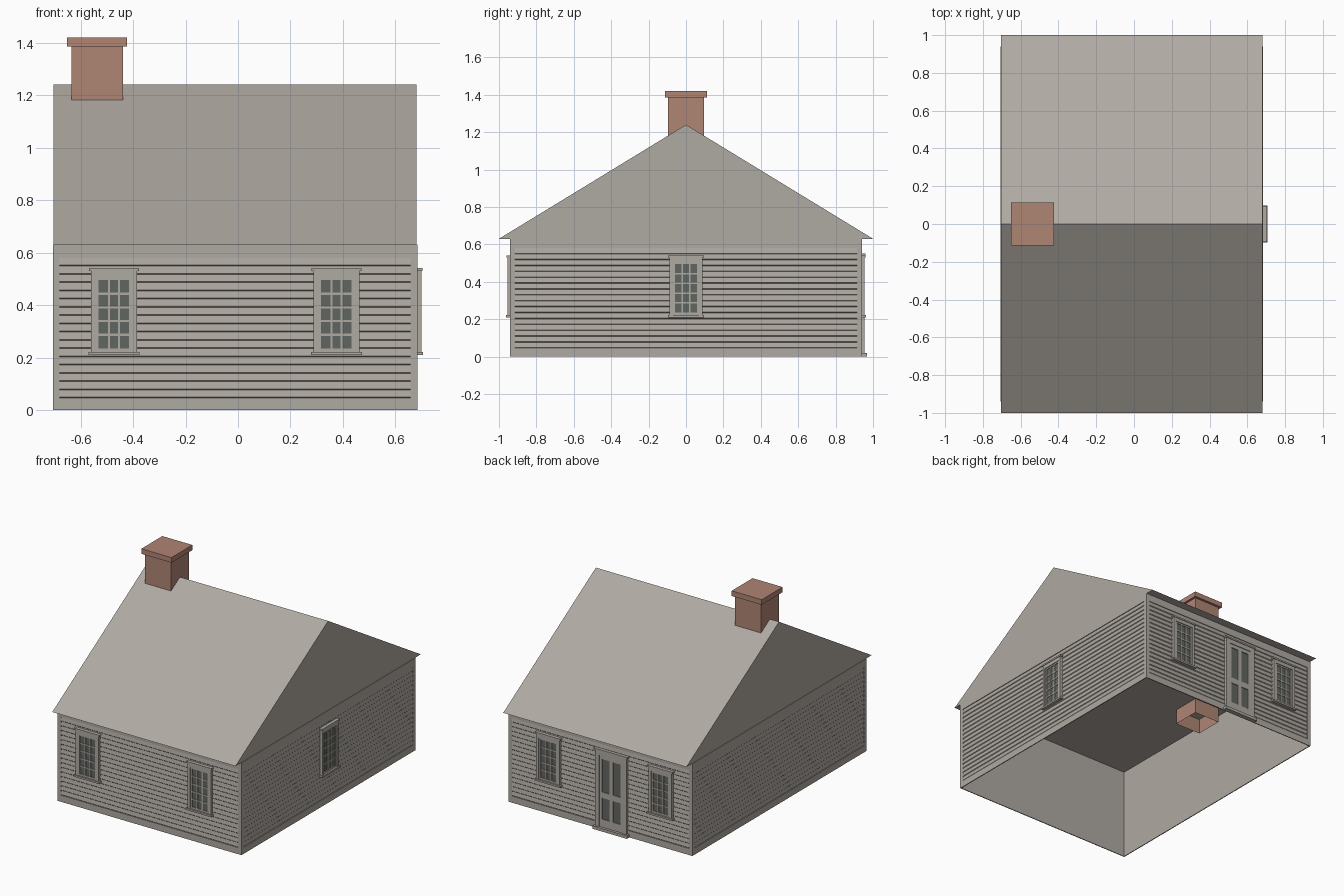
import bpy, bmesh, math
from mathutils import Matrix, Vector

cube = bpy.data.objects.get("Cube")
if cube:
    bpy.data.objects.remove(cube, do_unlink=True)


def material(name, rgb):
    m = bpy.data.materials.new(name)
    m.use_nodes = True
    m.diffuse_color = (*rgb, 1)
    bsdf = m.node_tree.nodes["Principled BSDF"]
    bsdf.inputs["Base Color"].default_value = (*rgb, 1)
    bsdf.inputs["Roughness"].default_value = 0.8
    return m


GREY = material("weathered grey", (0.43, 0.40, 0.36))
BRICK = material("brick red", (0.43, 0.235, 0.175))
GLASS = material("dark glass", (0.12, 0.133, 0.12))


def finish(name, bm, mat, matrix=None):
    me = bpy.data.meshes.new(name)
    bm.to_mesh(me)
    bm.free()
    me.materials.append(mat)
    ob = bpy.data.objects.new(name, me)
    bpy.context.collection.objects.link(ob)
    if matrix:
        ob.matrix_world = matrix
    return ob


def add_box(bm, x0, x1, y0, y1, z0, z1):
    size = Matrix.Diagonal((x1 - x0, y1 - y0, z1 - z0, 1))
    mid = Matrix.Translation(((x0 + x1) / 2, (y0 + y1) / 2, (z0 + z1) / 2))
    return bmesh.ops.create_cube(bm, size=1, matrix=mid @ size)["verts"]


def boxes(name, mat, matrix, items):
    """items: (u0, u1, inner depth, outer depth, z0, z1); depth points out of the wall"""
    bm = bmesh.new()
    for u0, u1, d0, d1, z0, z1 in items:
        add_box(bm, u0, u1, -d1, -d0, z0, z1)
    return finish(name, bm, mat, matrix)


def open_box(name, mat, x0, x1, y0, y1, z0, z1):
    bm = bmesh.new()
    add_box(bm, x0, x1, y0, y1, z0, z1)
    bm.normal_update()
    ends = [f for f in bm.faces if abs(f.normal.z) > 0.5]
    bmesh.ops.delete(bm, geom=ends, context="FACES")
    return finish(name, bm, mat)


# Overall sizes
CX, HX, HY, EAVE, RIDGE = -0.011, 0.695, 0.94, 0.63, 1.24
SKIN, TRIM = 0.006, 0.026
LOW, HIGH, BOARDS = 0.045, 0.58, 17


def wall(x, y, degrees):
    return Matrix.Translation((x, y, 0)) @ Matrix.Rotation(math.radians(degrees), 4, "Z")


WALLS = {
    "front": (wall(CX, -HY, 0), HX),
    "left": (wall(CX + HX, 0, 90), HY),
    "back": (wall(CX, HY, 180), HX),
    "right": (wall(CX - HX, 0, 270), HY),
}

# Hollow wall shell, open below
open_box("wall_shell", GREY, CX - HX + SKIN, CX + HX - SKIN, -HY + SKIN, HY - SKIN, 0, EAVE)

# Trim boards and clapboards on each wall
for side, (mat, half) in WALLS.items():
    inner = half - TRIM
    boxes(side + "_trim", GREY, mat, [
        (-half, -inner, -SKIN, 0, 0, EAVE),
        (inner, half, -SKIN, 0, 0, EAVE),
        (-inner, inner, -SKIN, 0, 0, LOW),
        (-inner, inner, -SKIN, 0, HIGH, EAVE),
    ])
    bm = bmesh.new()
    pitch = (HIGH - LOW) / BOARDS
    rows = []
    for i in range(BOARDS):
        z = LOW + i * pitch
        rows += [(-0.005, z), (-0.001, z + 0.004)]
    rows.append((-0.005, HIGH))
    pairs = [[bm.verts.new((u, -d, z)) for u in (-inner, inner)] for d, z in rows]
    for a, b in zip(pairs, pairs[1:]):
        bm.faces.new((a[0], a[1], b[1], b[0]))
    finish(side + "_clapboards", bm, GREY, mat)


# Windows: casing, head, sill, sash with fifteen panes
def window(name, mat, u):
    m = mat @ Matrix.Translation((u, 0, 0))
    boxes(name + "_casing", GREY, m, [
        (-0.088, -0.069, -SKIN, 0.015, 0.222, 0.53),
        (0.069, 0.088, -SKIN, 0.015, 0.222, 0.53),
        (-0.069, 0.069, -SKIN, 0.015, 0.505, 0.53),
        (-0.095, 0.095, -SKIN, 0.019, 0.53, 0.541),
        (-0.097, 0.097, -SKIN, 0.022, 0.21, 0.222),
    ])
    w, z0, z1, bar = 0.058, 0.235, 0.495, 0.004
    sash = [
        (-0.069, -w, -SKIN, 0.010, 0.222, 0.505),
        (w, 0.069, -SKIN, 0.010, 0.222, 0.505),
        (-w, w, -SKIN, 0.010, 0.222, z0),
        (-w, w, -SKIN, 0.010, z1, 0.505),
    ]
    for i in (1, 2):
        c = -w + 2 * w * i / 3
        sash.append((c - bar, c + bar, 0, 0.009, z0, z1))
    for i in range(1, 5):
        c = z0 + (z1 - z0) * i / 5
        sash.append((-w, w, 0, 0.0085, c - bar, c + bar))
    boxes(name + "_sash", GREY, m, sash)
    boxes(name + "_glass", GLASS, m, [(-w, w, 0, 0.005, z0, z1)])


for side, sign in (("front", 1), ("back", -1)):
    for label, x in (("right", -0.473), ("left", 0.375)):
        window(f"{side}_{label}_window", WALLS[side][0], sign * (x - CX))
window("side_window", WALLS["left"][0], 0)

# Back door: casing, threshold, leaf frame and four dark panels
door = WALLS["back"][0] @ Matrix.Translation((0.10 + CX, 0, 0))
boxes("door_casing", GREY, door, [
    (-0.118, -0.088, -SKIN, 0.015, 0.02, 0.54),
    (0.088, 0.118, -SKIN, 0.015, 0.02, 0.54),
    (-0.088, 0.088, -SKIN, 0.015, 0.51, 0.54),
    (-0.127, 0.127, -SKIN, 0.019, 0.54, 0.551),
    (-0.130, 0.130, -SKIN, 0.027, 0, 0.02),
])
boxes("door_leaf", GREY, door, [
    (-0.088, -0.07, -SKIN, 0.010, 0.02, 0.51),
    (0.07, 0.088, -SKIN, 0.010, 0.02, 0.51),
    (-0.014, 0.014, -SKIN, 0.010, 0.02, 0.51),
    (-0.07, 0.07, -SKIN, 0.010, 0.02, 0.075),
    (-0.07, 0.07, -SKIN, 0.010, 0.22, 0.26),
    (-0.07, 0.07, -SKIN, 0.010, 0.485, 0.51),
])
boxes("door_panels", GLASS, door, [(-0.07, 0.07, 0, 0.005, 0.075, 0.485)])

# Gabled roof prism with flat soffit and ceiling
bm = bmesh.new()
ends = []
for x in (CX - HX + 0.003, CX + HX - 0.003):
    ends.append([bm.verts.new((x, y, z)) for y, z in ((-1, EAVE), (1, EAVE), (0, RIDGE))])
bm.faces.new(ends[0])
bm.faces.new(ends[1])
for i in range(3):
    j = (i + 1) % 3
    bm.faces.new((ends[0][i], ends[0][j], ends[1][j], ends[1][i]))
bmesh.ops.recalc_face_normals(bm, faces=bm.faces)
finish("roof", bm, GREY)

# Chimney shaft, open below, and its cap
open_box("chimney_shaft", BRICK, -0.634, -0.439, -0.096, 0.096, 0.526, 1.385)
boxes("chimney_cap", BRICK, Matrix(), [(-0.651, -0.424, -0.113, 0.113, 1.385, 1.42)])
